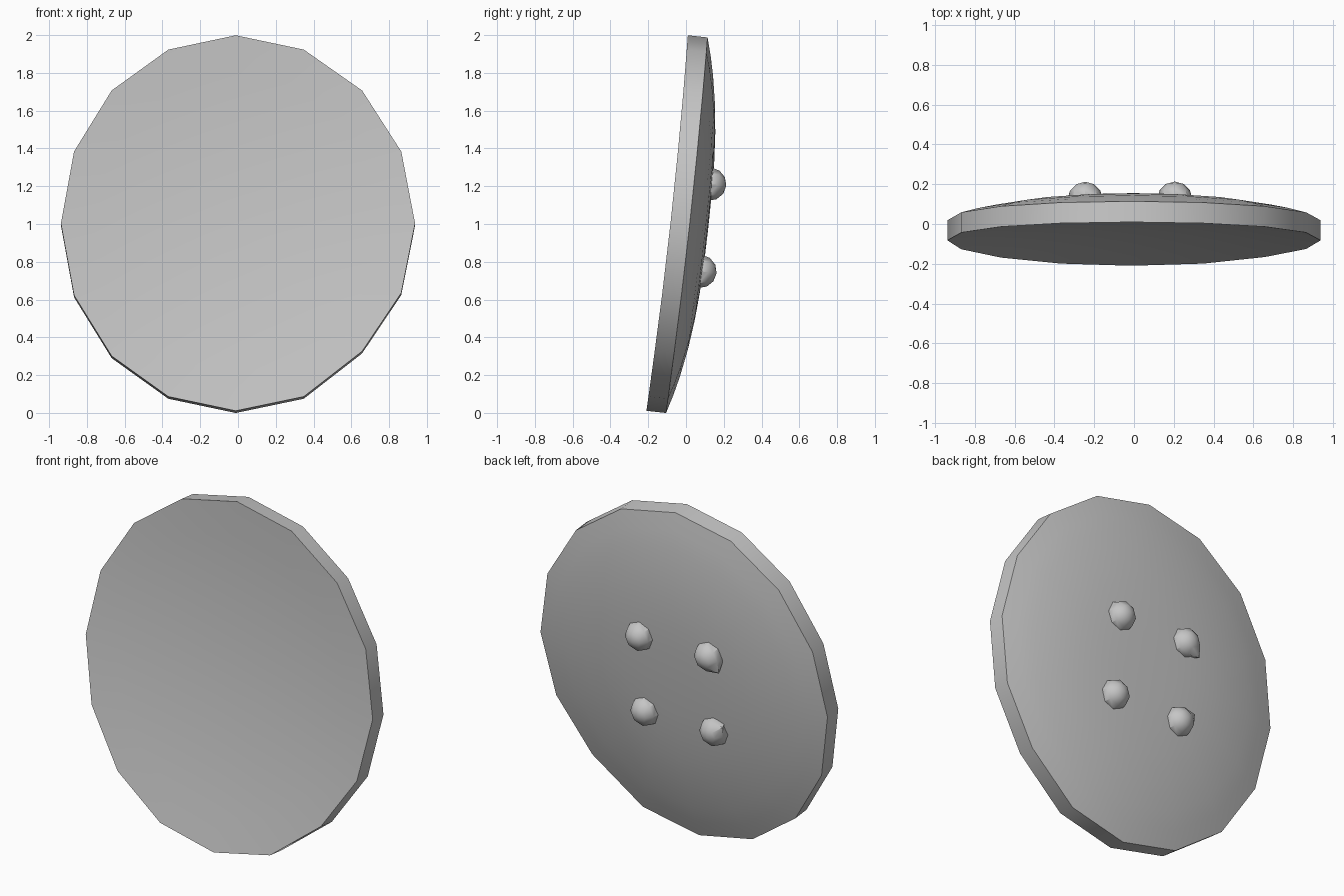
import bpy, bmesh, math
from mathutils import Vector, Matrix

if "Cube" in bpy.data.objects:
    bpy.data.objects.remove(bpy.data.objects["Cube"])

SIDES = 16
WIDTH = 0.9375         # half width; half height is 1
THICK = 0.105          # rim thickness
BOW, DOME, HOLLOW = 0.018, 0.10, 0.05
TILT = Matrix.Translation((0, -0.1, 1.005)) @ Matrix.Rotation(-math.radians(6.3), 4, 'X')

grey = bpy.data.materials.new("plain grey")
grey.diffuse_color = (0.56, 0.56, 0.56, 1)
grey.use_nodes = True
grey.node_tree.nodes["Principled BSDF"].inputs["Base Color"].default_value = grey.diffuse_color


def finish(bm, name):
    bmesh.ops.recalc_face_normals(bm, faces=bm.faces)
    mesh = bpy.data.meshes.new(name)
    bm.to_mesh(mesh)
    bm.free()
    mesh.materials.append(grey)
    ob = bpy.data.objects.new(name, mesh)
    bpy.context.collection.objects.link(ob)
    ob.matrix_world = TILT
    bpy.ops.object.select_all(action='DESELECT')
    ob.select_set(True)
    bpy.context.view_layer.objects.active = ob
    bpy.ops.object.shade_smooth_by_angle(angle=math.radians(40))
    return ob


def radius(x, z):
    return min(1, math.hypot(x / WIDTH, z))


def front_y(x, z):
    return BOW * (1 - z * z) + HOLLOW * (1 - radius(x, z) ** 2)


def back_y(x, z):
    return THICK + 0.8 * BOW * (1 - z * z) + DOME * (1 - radius(x, z) ** 2.8)


# Disc: hollow front, straight rim, domed back
bm = bmesh.new()
rings = []
profile = [(r, front_y) for r in (0.2, 0.4, 0.6, 0.8, 1)]
profile += [(r, back_y) for r in (1, 0.9, 0.8, 0.65, 0.5, 0.35, 0.2)]
for r, height in profile:
    ring = []
    for i in range(SIDES):
        a = 2 * math.pi * i / SIDES
        x, z = WIDTH * r * math.cos(a), r * math.sin(a)
        y = height(x, z)
        # Outline is a little uneven: leaning left, flattened at lower right
        x -= 0.012 * z * z
        z += r * {14: 0.025, 15: 0.012}.get(i, 0)
        ring.append(bm.verts.new((x, y, z)))
    rings.append(ring)
for a, b in zip(rings, rings[1:]):
    for i in range(SIDES):
        j = (i + 1) % SIDES
        bm.faces.new((a[i], a[j], b[j], b[i]))
for ring, height in ((rings[0], front_y), (rings[-1], back_y)):
    tip = bm.verts.new((0, height(0, 0), 0))
    for i in range(SIDES):
        bm.faces.new((ring[i], ring[(i + 1) % SIDES], tip))
finish(bm, "disc")

# Four round studs on the back; the left pair have a pulled corner
for x in (0.205, -0.245):
    for z, label in ((0.23, "upper"), (-0.235, "lower")):
        bm = bmesh.new()
        bmesh.ops.create_uvsphere(bm, u_segments=8, v_segments=6, radius=0.088,
                                  matrix=Matrix.Rotation(math.radians(-90), 4, 'X'))
        if x < 0:
            corner = Vector((-0.08, 0.04, -0.07 if z > 0 else 0.06))
            near = min(bm.verts, key=lambda v: (v.co - corner).length)
            near.co = corner
        bmesh.ops.translate(bm, verts=bm.verts, vec=(x, back_y(x, z) - 0.013, z))
        finish(bm, label + ("_right_stud" if x > 0 else "_left_stud"))
